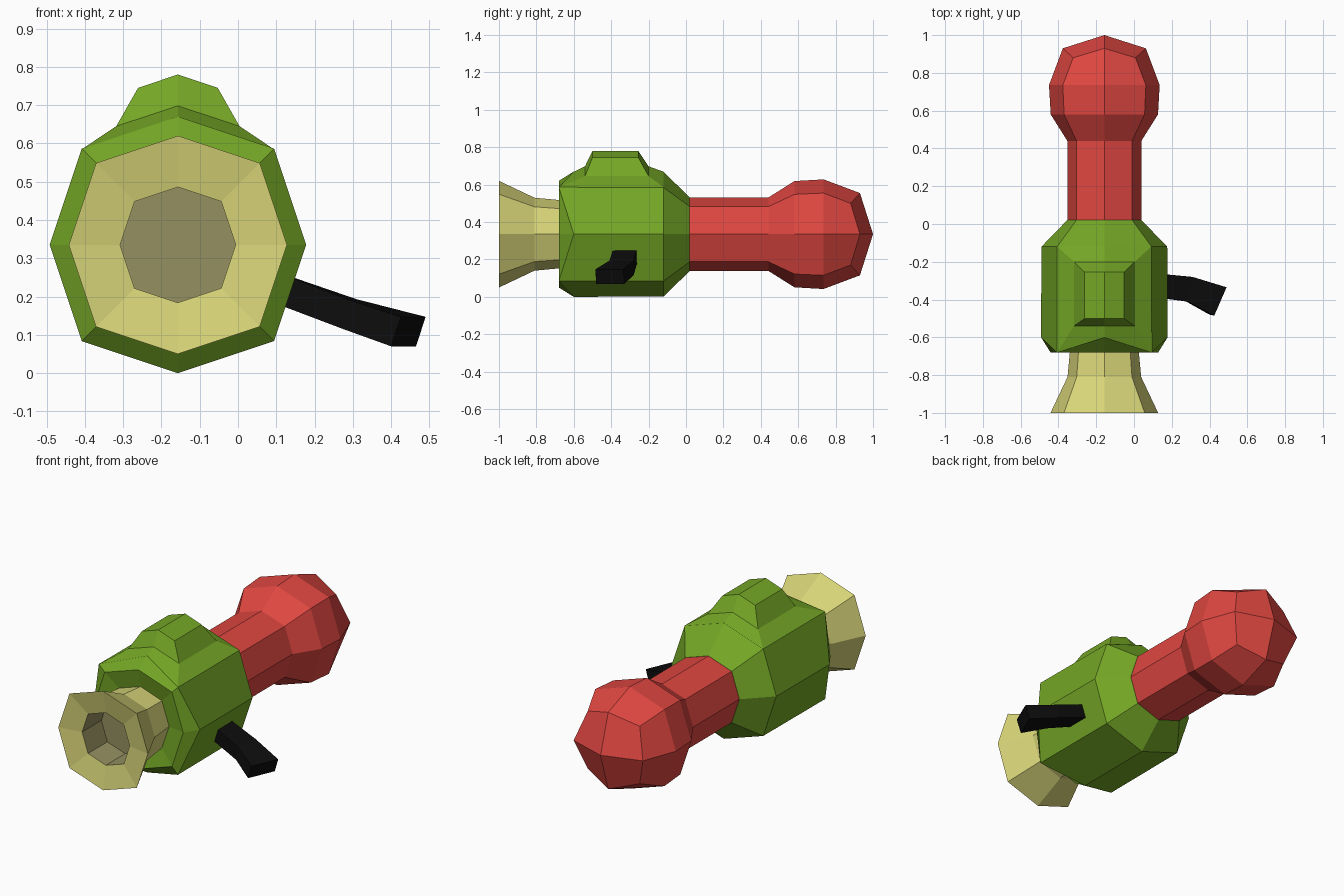
import bpy, bmesh, math

if "Cube" in bpy.data.objects:
    bpy.data.objects.remove(bpy.data.objects["Cube"])

AX, AZ = -0.157, 0.335   # long axis of the body


def material(name, rgb):
    m = bpy.data.materials.new(name)
    m.diffuse_color = (*rgb, 1)
    m.use_nodes = True
    m.node_tree.nodes["Principled BSDF"].inputs["Base Color"].default_value = m.diffuse_color
    return m


GREEN = material("leaf green", (0.175, 0.385, 0.019))
RED = material("red", (0.74, 0.062, 0.052))
CREAM = material("cream yellow", (0.69, 0.665, 0.19))
KHAKI = material("dark khaki", (0.30, 0.28, 0.12))
BLACK = material("black", (0.004, 0.004, 0.004))


def ring(y, r, y_diag=None):
    """Eight points about the axis: a rounded square whose corners sit at 0.75 r."""
    yd = y if y_diag is None else y_diag
    pts = []
    for i in range(8):
        a = i * math.pi / 4
        k = r if i % 2 == 0 else r * 0.75 * math.sqrt(2)
        pts.append((AX + k * math.cos(a), yd if i % 2 else y, AZ + k * math.sin(a)))
    return pts


def loft(name, loops, mats, tip=None, dark_from=None, patch_end=False):
    """Skin successive loops; close with flat caps, a quad dome tip or a ridge patch."""
    bm = bmesh.new()
    rows = [[bm.verts.new(p) for p in loop] for loop in loops]
    n = len(rows[0])
    for s, (a, b) in enumerate(zip(rows, rows[1:])):
        for i in range(n):
            j = (i + 1) % n
            f = bm.faces.new((a[i], a[j], b[j], b[i]))
            f.material_index = int(dark_from is not None and s >= dark_from)
    ends = []
    last = rows[-1]
    if patch_end:       # two quads either side of a centre ridge
        for row in (rows[0], last):
            bm.faces.new((row[0], row[1], row[4], row[5]))
            bm.faces.new((row[1], row[2], row[3], row[4]))
    else:
        ends.append(bm.faces.new(rows[0]))
        if tip:
            t = bm.verts.new(tip)
            for i in range(0, n, 2):
                bm.faces.new((t, last[i], last[i + 1], last[(i + 2) % n]))
        else:
            f = bm.faces.new(last)
            f.material_index = int(dark_from is not None)
    bmesh.ops.recalc_face_normals(bm, faces=bm.faces)
    me = bpy.data.meshes.new(name)
    bm.to_mesh(me)
    bm.free()
    for m in mats:
        me.materials.append(m)
    ob = bpy.data.objects.new(name, me)
    bpy.context.collection.objects.link(ob)
    return ob


# Main green housing
loft("body", [ring(0.02, 0.197), ring(-0.12, 0.333), ring(-0.60, 0.335, -0.68),
              ring(-0.68, 0.285), ring(-0.66, 0.18)], [GREEN])

# Red stem with a rounded knob at the back
loft("stem_and_knob", [ring(0.0, 0.196), ring(0.44, 0.196), ring(0.58, 0.284),
                       ring(0.735, 0.293), ring(0.93, 0.22, 0.88)], [RED],
     tip=(AX, 1.0, AZ))

# Flared cream mouth with a dark bore
loft("horn", [ring(-0.65, 0.18), ring(-0.81, 0.195), ring(-1.0, 0.285),
              ring(-0.975, 0.151), ring(-0.80, 0.151)], [CREAM, KHAKI], dark_from=3)


# Ridged bump on top of the body
def ridge(w, z_side, z_mid, y0, y1, y0_side=None):
    ys = y0 if y0_side is None else y0_side
    return [(AX - w, ys, z_side), (AX, y0, z_mid), (AX + w, ys, z_side),
            (AX + w, y1, z_side), (AX, y1, z_mid), (AX - w, y1, z_side)]


loft("top_bump", [ridge(0.249, 0.586, 0.669, -0.60, -0.12, -0.68),
                  ridge(0.161, 0.645, 0.698, -0.54, -0.20),
                  ridge(0.104, 0.745, 0.78, -0.50, -0.255)], [GREEN], patch_end=True)

# Bent black side handle: rectangular sections along its length
loft("side_handle", [
    [(0.10, -0.26, 0.265), (0.10, -0.385, 0.265), (0.09, -0.385, 0.185), (0.09, -0.26, 0.185)],
    [(0.31, -0.28, 0.193), (0.285, -0.41, 0.193), (0.275, -0.41, 0.115), (0.30, -0.28, 0.115)],
    [(0.49, -0.335, 0.147), (0.425, -0.485, 0.147), (0.40, -0.48, 0.07), (0.465, -0.33, 0.07)],
], [BLACK])
